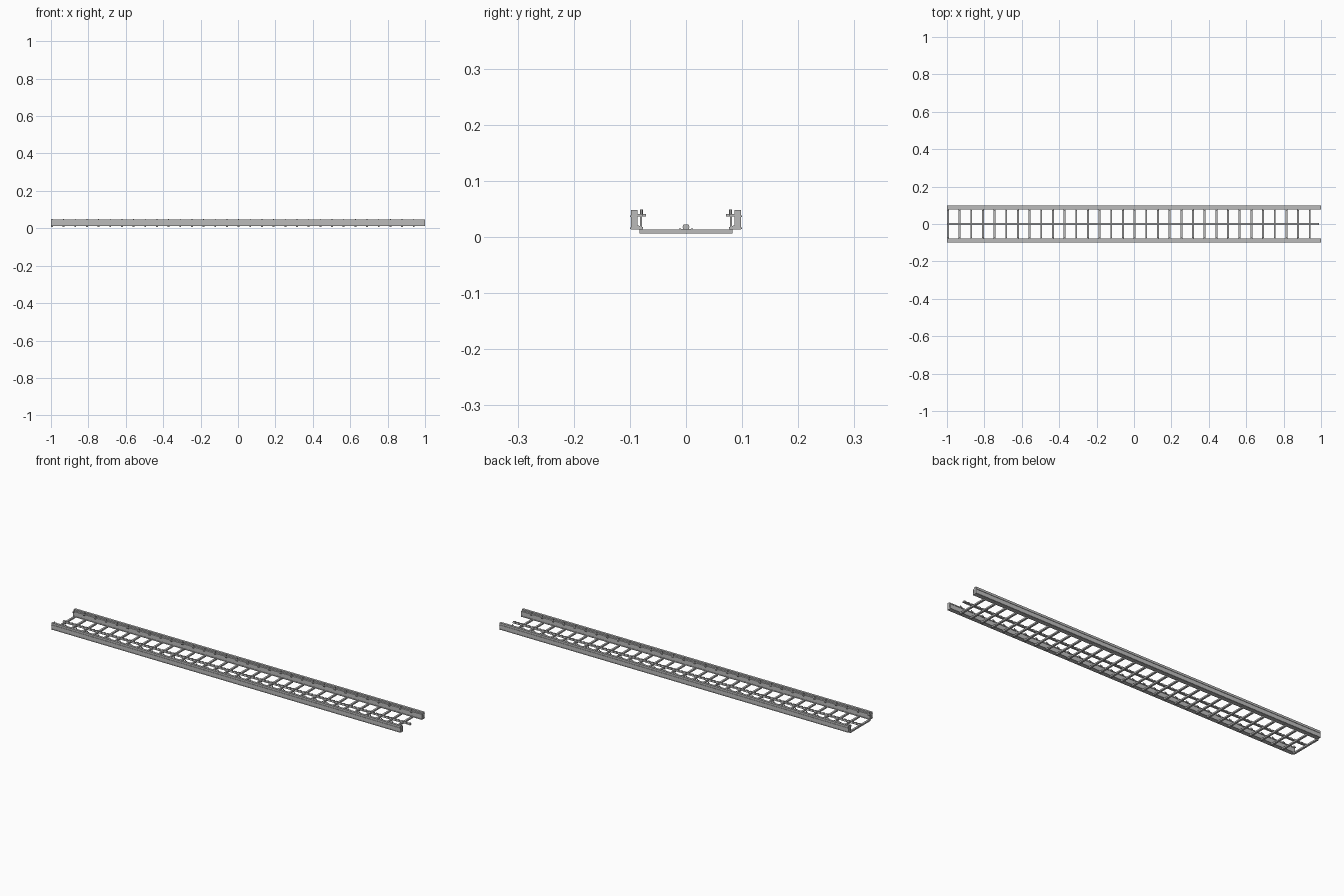
import bpy, bmesh
from mathutils import Matrix

cube = bpy.data.objects.get("Cube")
if cube:
    bpy.data.objects.remove(cube, do_unlink=True)

steel = bpy.data.materials.new("grey steel")
steel.use_nodes = True
GREY = (0.5, 0.5, 0.5, 1)
steel.diffuse_color = GREY
steel.node_tree.nodes["Principled BSDF"].inputs["Base Color"].default_value = GREY

COUNT, PITCH, START = 32, 0.0624, -0.995
stations = [START + i * PITCH for i in range(COUNT)]


def finish(name, bm):
    mesh = bpy.data.meshes.new(name)
    bmesh.ops.recalc_face_normals(bm, faces=bm.faces)
    bm.to_mesh(mesh)
    bm.free()
    mesh.materials.append(steel)
    obj = bpy.data.objects.new(name, mesh)
    bpy.context.collection.objects.link(obj)
    return obj


def add_box(bm, x, y, z):
    """Add a box from (low, high) ranges on each axis."""
    size = [b - a for a, b in (x, y, z)]
    mid = [(a + b) / 2 for a, b in (x, y, z)]
    m = Matrix.Translation(mid) @ Matrix.Diagonal((*size, 1))
    bmesh.ops.create_cube(bm, size=1, matrix=m)


def add_bolt(bm, x, y, z, radius, height):
    bmesh.ops.create_cone(bm, cap_ends=True, segments=6, radius1=radius, radius2=radius,
                          depth=height, matrix=Matrix.Translation((x, y, z + height / 2)))


def add_extrusion(bm, profile, x0, x1):
    """Sweep a (y, z) outline along x."""
    face = bm.faces.new([bm.verts.new((x0, y, z)) for y, z in profile])
    out = bmesh.ops.extrude_face_region(bm, geom=[face])
    moved = [g for g in out["geom"] if isinstance(g, bmesh.types.BMVert)]
    bmesh.ops.translate(bm, verts=moved, vec=(x1 - x0, 0, 0))


def mirror_y(obj):
    mod = obj.modifiers.new("Mirror", "MIRROR")
    mod.use_axis = (False, True, False)


# Side rails: main beam with two outer ribs
bm = bmesh.new()
add_box(bm, (-1, 1), (0.086, 0.098), (0.013, 0.048))
for z in (0.014, 0.0355):
    add_box(bm, (-1, 1), (0.0975, 0.1), (z, z + 0.0025))
mirror_y(finish("side_rails", bm))

# Inner guide: thin web joined to the beam by a shelf and a sloping foot
bm = bmesh.new()
add_box(bm, (-1, 1), (0.078, 0.082), (0.015, 0.038))
add_box(bm, (-1, 1), (0.0765, 0.087), (0.036, 0.041))
add_extrusion(bm, [(0.0765, 0.013), (0.087, 0.013), (0.087, 0.021), (0.0765, 0.017)], -1, 1)
mirror_y(finish("inner_guides", bm))

# Clamps and bolts fixing the guides at each cross tie
bm = bmesh.new()
for x in stations:
    add_box(bm, (x - 0.004, x + 0.004), (0.071, 0.08), (0.036, 0.041))
    add_bolt(bm, x, 0.0795, 0.041, 0.0025, 0.008)
mirror_y(finish("guide_clamps", bm))

# Cross ties
bm = bmesh.new()
for x in stations:
    add_box(bm, (x - 0.005, x + 0.005), (-0.083, 0.083), (0.006, 0.0135))
finish("cross_ties", bm)

# Centre rail with a row of teeth
bm = bmesh.new()
add_box(bm, (-1, 0.99), (-0.0055, 0.0055), (0.0135, 0.019))
teeth = 3 * COUNT
for i in range(teeth):
    x = START + i * PITCH / 3
    add_extrusion(bm, [(-0.0065, 0.0165), (0.0065, 0.0165), (0.0045, 0.0225), (-0.0045, 0.0225)],
                  x - 0.005, x + 0.007)
finish("centre_rail", bm)

# Bolts holding the centre rail to the ties
bm = bmesh.new()
for x in stations:
    add_bolt(bm, x, 0.0105, 0.0135, 0.002, 0.0015)
    add_box(bm, (x - 0.003, x + 0.003), (0.004, 0.0125), (0.013, 0.0142))
mirror_y(finish("centre_rail_bolts", bm))
